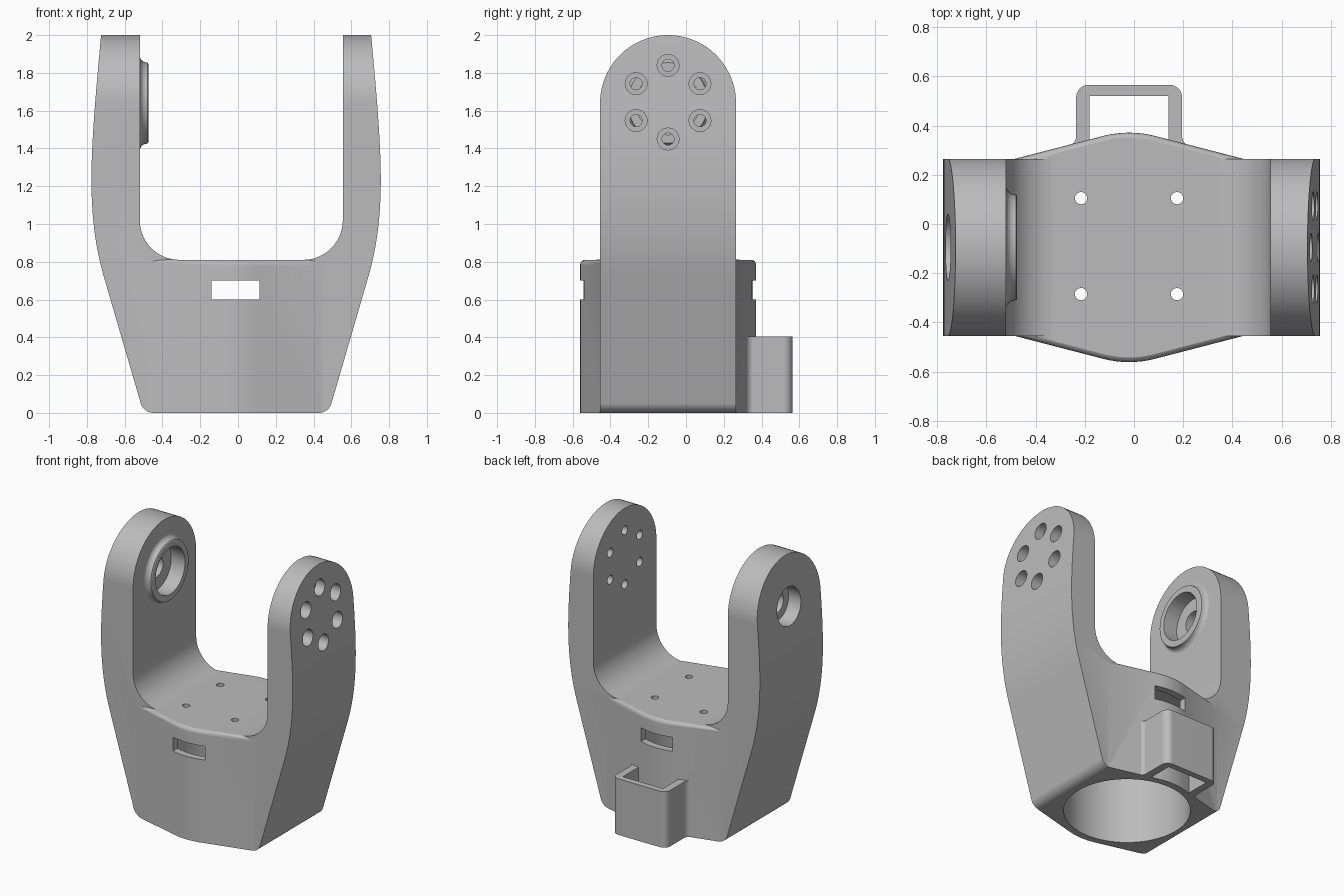
import bpy, bmesh
from math import sin, cos, tan, pi
from mathutils import Vector
from mathutils.geometry import interpolate_bezier

if "Cube" in bpy.data.objects:
    bpy.data.objects.remove(bpy.data.objects["Cube"])

MID_X, MID_Y = -0.01, -0.095      # centre of the body
PIVOT_Z, ARM_R = 1.64, 0.36       # pivot axis height, arm half width


def material(name, rgb):
    mat = bpy.data.materials.new(name)
    mat.use_nodes = True
    mat.diffuse_color = (*rgb, 1)
    mat.node_tree.nodes["Principled BSDF"].inputs["Base Color"].default_value = (*rgb, 1)
    return mat


def add_mesh(name, bm):
    bmesh.ops.recalc_face_normals(bm, faces=bm.faces)
    mesh = bpy.data.meshes.new(name)
    bm.to_mesh(mesh)
    bm.free()
    obj = bpy.data.objects.new(name, mesh)
    bpy.context.collection.objects.link(obj)
    return obj


def prism(name, points, axis, lo, hi, bevel=0):
    """Extrude a 2D outline along an axis, optionally rounding the far rim."""
    place = {"x": lambda u, v, w: (w, u, v),
             "y": lambda u, v, w: (u, w, v),
             "z": lambda u, v, w: (u, v, w)}[axis]
    bm = bmesh.new()
    near, far = ([bm.verts.new(place(u, v, w)) for u, v in points] for w in (lo, hi))
    bm.faces.new(near)
    top = bm.faces.new(far)
    n = len(points)
    for i in range(n):
        j = (i + 1) % n
        bm.faces.new((near[i], near[j], far[j], far[i]))
    if bevel:
        bmesh.ops.recalc_face_normals(bm, faces=bm.faces)
        bmesh.ops.bevel(bm, geom=list(top.edges), offset=bevel, segments=4,
                        profile=0.5, affect="EDGES")
    return add_mesh(name, bm)


def circle(u, v, r, n=32):
    return [(u + r * cos(2 * pi * i / n), v + r * sin(2 * pi * i / n)) for i in range(n)]


def box(u0, u1, v0, v1):
    return [(u0, v0), (u1, v0), (u1, v1), (u0, v1)]


def rounded(corners, n=9):
    """Outline from (u, v, radius) corners."""
    out = []
    for i, (u, v, r) in enumerate(corners):
        p = Vector((u, v))
        if not r:
            out.append((u, v))
            continue
        a = (Vector(corners[i - 1][:2]) - p).normalized()
        b = (Vector(corners[(i + 1) % len(corners)][:2]) - p).normalized()
        angle = a.angle(b)
        t = r / tan(angle / 2)
        k = t - 4 / 3 * tan((pi - angle) / 4) * r
        out += [(q[0], q[1]) for q in interpolate_bezier(p + a * t, p + a * k, p + b * k, p + b * t, n)]
    return out


def combine(target, tool, operation):
    mod = target.modifiers.new("combine", "BOOLEAN")
    mod.operation, mod.solver, mod.object = operation, "EXACT", tool
    bpy.context.view_layer.objects.active = target
    bpy.ops.object.modifier_apply(modifier=mod.name)
    bpy.data.objects.remove(tool)


def cut(target, points, axis, lo, hi):
    combine(target, prism("cutter", points, axis, lo, hi), "DIFFERENCE")


# Fork: side shape of the arms plus the bulging base block
arch = [(MID_Y + ARM_R * cos(pi * i / 40), PIVOT_Z + ARM_R * sin(pi * i / 40)) for i in range(41)]
arch += [(MID_Y - ARM_R, -0.1), (MID_Y + ARM_R, -0.1)]
fork = prism("fork_bracket", arch, "x", -0.9, 0.9)
half = [(0.56, 0.335, 0), (0, 0.48, 0.42), (-0.56, 0.335, 0)]
footprint = rounded([(-0.02 + s * x, MID_Y + s * y, r) for s in (1, -1) for x, y, r in half])
combine(fork, prism("base_block", footprint, "z", -0.1, 0.812, 0.03), "UNION")

# Front outline: bowed outer sides and a rounded U opening
upper = [Vector(p) for p in ((0.713, 2.02), (0.738, 1.75), (0.766, 1.45), (0.766, 1.24))]
lower = [Vector(p) for p in ((0.766, 1.24), (0.766, 1.05), (0.748, 0.885), (0.70, 0.72))]
side = [(p[0], p[1], 0) for p in interpolate_bezier(*upper, 14) + interpolate_bezier(*lower, 14)[1:]]
side.append((0.49, 0, 0.07))
outline = [(MID_X + x, z, r) for x, z, r in side]
outline += [(MID_X - x, z, r) for x, z, r in reversed(side)]
outline += [(-0.52, 2.02, 0), (-0.52, 0.81, 0.21), (0.555, 0.81, 0.21), (0.555, 2.02, 0)]
combine(fork, prism("front_outline", rounded(outline, 13), "y", -0.8, 0.8), "INTERSECT")

# Rear clip loop
clip = prism("rear_clip", rounded([
    (-0.30, 0.25, 0), (-0.30, 0.305, 0), (-0.235, 0.33, 0.04), (-0.235, 0.565, 0.05),
    (0.195, 0.565, 0.05), (0.195, 0.33, 0.04), (0.26, 0.305, 0), (0.26, 0.25, 0)]), "z", 0, 0.405)
cut(clip, box(-0.18, 0.14, 0.2, 0.52), "z", -0.1, 0.5)
combine(fork, clip, "UNION")

# Bearing boss on the right arm, turned around the pivot axis
bm = bmesh.new()
turned = [(-0.56, 0), (-0.56, 0.245), (-0.52, 0.245), (-0.512, 0.229), (-0.50, 0.219),
          (-0.488, 0.216), (-0.479, 0.214), (-0.475, 0.208), (-0.475, 0)]
verts = [bm.verts.new((x, MID_Y, PIVOT_Z + r)) for x, r in turned]
edges = [bm.edges.new(pair) for pair in zip(verts, verts[1:])]
bmesh.ops.spin(bm, geom=verts + edges, cent=(0, MID_Y, PIVOT_Z), axis=(1, 0, 0),
               angle=2 * pi, steps=48)
bmesh.ops.remove_doubles(bm, verts=bm.verts, dist=0.0005)
combine(fork, add_mesh("bearing_boss", bm), "UNION")

# Bearing seat, outer recess and shaft hole
for radius, lo, hi in ((0.168, -0.585, -0.4), (0.135, -0.9, -0.66), (0.075, -0.7, -0.5)):
    cut(fork, circle(MID_Y, PIVOT_Z, radius, 48), "x", lo, hi)

# Ring of counterbored bolt holes in the left arm
for i in range(6):
    a = pi / 6 + i * pi / 3
    y, z = MID_Y + 0.195 * cos(a), PIVOT_Z + 0.005 + 0.195 * sin(a)
    cut(fork, circle(y, z, 0.058, 24), "x", 0.65, 0.9)
    cut(fork, circle(y, z, 0.032, 24), "x", 0.5, 0.7)

# Hollow base, cable slots and floor screw holes
cut(fork, circle(-0.02, MID_Y, 0.415, 72), "z", -0.2, 0.72)
cut(fork, box(-0.14, 0.115, 0.6, 0.7), "y", -0.8, 0.8)
for sx in (-1, 1):
    for sy in (-1, 1):
        cut(fork, circle(-0.02 + sx * 0.195, -0.09 + sy * 0.195, 0.025, 20), "z", 0.65, 0.9)

# Finish
fork.data.materials.clear()
fork.data.materials.append(material("grey_plastic", (0.5, 0.5, 0.5)))
for p in fork.data.polygons:
    p.material_index = 0
bpy.ops.object.select_all(action="DESELECT")
fork.select_set(True)
bpy.context.view_layer.objects.active = fork
bpy.ops.object.shade_smooth_by_angle(angle=pi / 6)
fork.modifiers.new("even_shading", "WEIGHTED_NORMAL").keep_sharp = True
